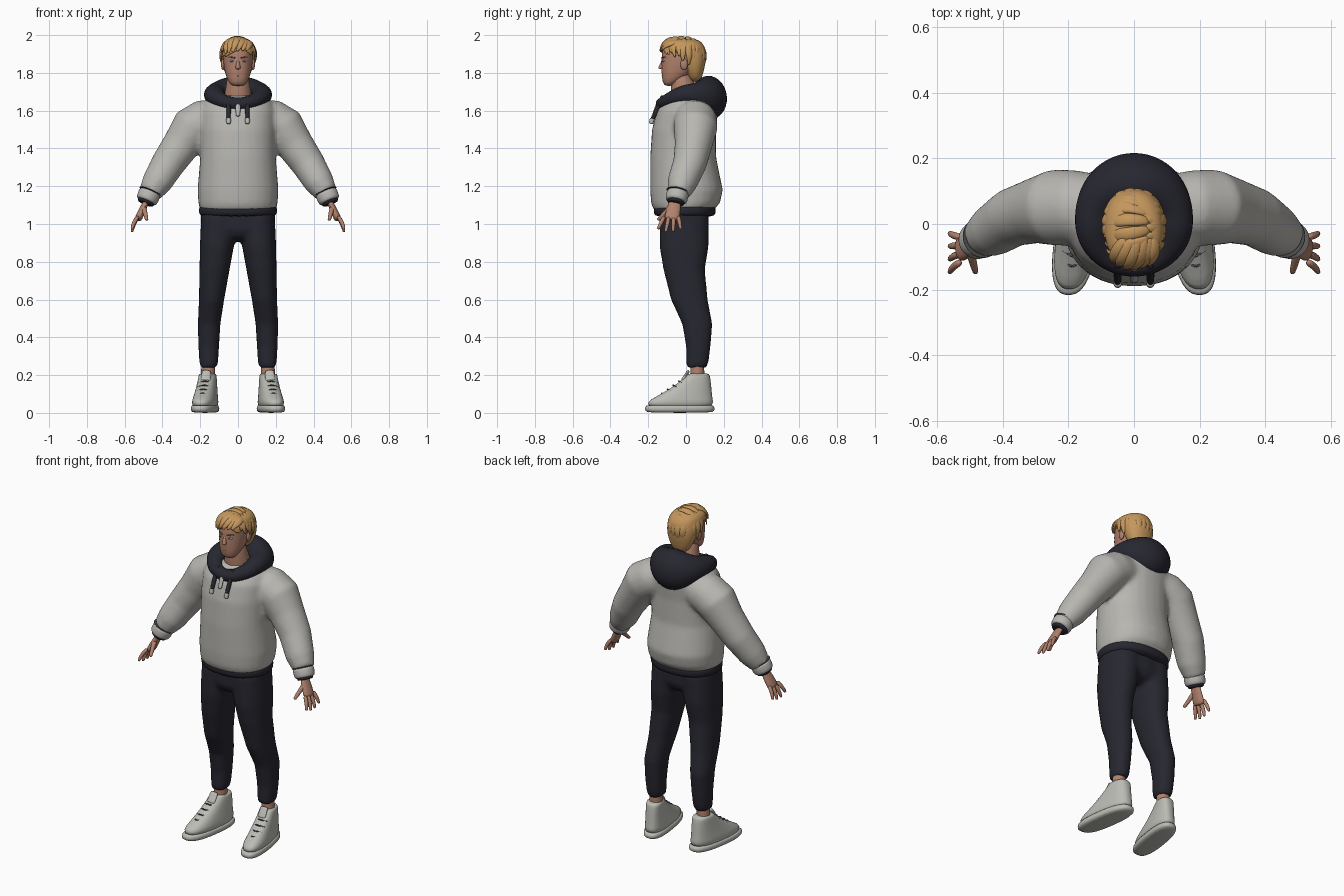
import bpy, bmesh, math, random
from mathutils import Vector, Matrix

random.seed(4)
cube = bpy.data.objects.get("Cube")
if cube:
    bpy.data.objects.remove(cube, do_unlink=True)


def material(name, *rgb):
    mat = bpy.data.materials.new(name)
    mat.use_nodes = True
    mat.diffuse_color = (*rgb, 1)
    shader = next(node for node in mat.node_tree.nodes if node.type == 'BSDF_PRINCIPLED')
    shader.inputs["Base Color"].default_value = (*rgb, 1)
    shader.inputs["Roughness"].default_value = 0.8
    return mat


GREY = material("pale grey cloth", .48, .47, .44)
NAVY = material("dark navy cloth", .02, .02, .03)
SKIN = material("skin", .44, .22, .15)
HAIR = material("golden hair", .56, .31, .11)
SHOE = material("shoe grey", .5, .5, .46)
DARK = material("charcoal trim", .07, .07, .07)
LIPS = material("lips", .3, .13, .09)
WHITE = material("eye white", .6, .57, .54)
IRIS = material("blue iris", .08, .13, .18)
BROW = material("brown brow", .25, .13, .06)


def finish(name, bm, mat, smooth_level):
    bmesh.ops.recalc_face_normals(bm, faces=bm.faces)
    for face in bm.faces:
        face.smooth = True
    mesh = bpy.data.meshes.new(name)
    bm.to_mesh(mesh)
    bm.free()
    mesh.materials.append(mat)
    ob = bpy.data.objects.new(name, mesh)
    bpy.context.collection.objects.link(ob)
    if smooth_level:
        modifier = ob.modifiers.new("smooth", 'SUBSURF')
        modifier.levels = modifier.render_levels = smooth_level
    return ob


def skin(name, rings, mat, closed=False):
    """Join rings of points into one surface, capped unless it is a loop."""
    bm = bmesh.new()
    rows = [[bm.verts.new(point) for point in ring] for ring in rings]
    pairs = list(zip(rows, rows[1:]))
    if closed:
        pairs.append((rows[-1], rows[0]))
    else:
        bm.faces.new(rows[0])
        bm.faces.new(rows[-1])
    for low, high in pairs:
        for j in range(len(low)):
            bm.faces.new((low[j - 1], low[j], high[j], high[j - 1]))
    return finish(name, bm, mat, smooth_level=1)


def blend(name, parts, mat):
    """Fuse overlapping parts into one garment with soft seams."""
    bm = bmesh.new()
    for part in parts:
        bm.from_mesh(part.data)
        bpy.data.objects.remove(part)
    ob = finish(name, bm, mat, smooth_level=0)
    remesh = ob.modifiers.new("fuse", 'REMESH')
    remesh.mode = 'VOXEL'
    remesh.voxel_size = .012
    remesh.use_smooth_shade = True
    soften = ob.modifiers.new("soften", 'SMOOTH')
    soften.factor = .5
    soften.iterations = 8


def circle(count):
    angles = [math.tau * i / count for i in range(count)]
    return [(math.cos(angle), math.sin(angle)) for angle in angles]


def stack(name, rows, mat, side=1, power=2.2, centre=lambda y, z: 0):
    """Level sections given as height, half width, front and back."""
    def rounded(value):
        return math.copysign(abs(value) ** (2 / power), value)

    rings = []
    for z, half, front, back in rows:
        ring = []
        for c, d in circle(28):
            y = (front + back) / 2 + rounded(d) * (back - front) / 2
            ring.append((side * (centre(y, z) + rounded(c) * half), y, z))
        rings.append(ring)
    return skin(name, rings, mat)


def slab(name, low, high, half, front, back, mat, **options):
    """Level band with rounded edges."""
    edge = (high - low) / 4
    rows = []
    for z, inset in ((low, .01), (low + edge, 0), (high - edge, 0), (high, .01)):
        rows.append((z, half - inset, front + inset, back - inset))
    stack(name, rows, mat, **options)


def sweep(name, points, radii, mat, side=1, flat=1.0, up=lambda p: Vector((0, 1, 0)), count=12):
    """Oval sections along a path; flat scales the depth along up."""
    points = [Vector(p) for p in points]
    rings = []
    for i, (p, radius) in enumerate(zip(points, radii)):
        along = (points[min(i + 1, len(points) - 1)] - points[max(i - 1, 0)]).normalized()
        depth = up(p)
        depth = (depth - along * depth.dot(along)).normalized()
        across = along.cross(depth)
        ring = [p + radius * (across * c + depth * d * flat) for c, d in circle(count)]
        rings.append([(side * q.x, q.y, q.z) for q in ring])
    return skin(name, rings, mat)


def tube(name, start, end, first, last, mat, **options):
    """Straight tapered tube with rounded ends."""
    start, end = Vector(start), Vector(end)
    steps = (0, .1, .5, .9, 1)
    radii = [(first + (last - first) * t) * (.8 if t in (0, 1) else 1) for t in steps]
    sweep(name, [start.lerp(end, t) for t in steps], radii, mat, **options)


def blob(name, centre, size, mat):
    bm = bmesh.new()
    bmesh.ops.create_uvsphere(bm, u_segments=16, v_segments=10, radius=1,
                              matrix=Matrix.Translation(centre) @ Matrix.Diagonal((*size, 1)))
    finish(name, bm, mat, smooth_level=0)


def leg_centre(y, z):
    return .155 - .1 * max(z - .45, 0)


def shoe_centre(y, z):
    return .16 + .14 * (.07 - y)


# Sweater fused from body and sleeves
sweater = [stack("sweater_body", [
    (1.07, .2, -.17, .14), (1.11, .21, -.185, .18), (1.18, .215, -.19, .195), (1.35, .2, -.19, .16),
    (1.5, .2, -.18, .16), (1.6, .2, -.155, .17), (1.65, .18, -.12, .15), (1.68, .12, -.08, .1)], GREY)]
for side in (1, -1):
    sweater.append(sweep("sleeve", [
        (.1, .05, 1.56), (.18, .05, 1.545), (.24, .05, 1.51), (.3, .04, 1.42), (.37, .02, 1.32),
        (.43, -.02, 1.22), (.47, -.04, 1.16)], (.1, .115, .117, .1, .09, .08, .06), GREY, side=side, count=20))
blend("sweater", sweater, GREY)
slab("sweater_hem", 1.035, 1.11, .208, -.172, .158, NAVY)

# Trousers fused from seat and legs
trousers = [stack("seat", [(.91, .05, -.07, .06), (.93, .12, -.12, .1), (.97, .19, -.14, .12),
                           (1.07, .2, -.14, .12)], NAVY)]
for side in (1, -1):
    trousers.append(stack("leg", [
        (.24, .045, 0, .11), (.27, .05, 0, .12), (.35, .055, 0, .13), (.47, .06, -.02, .14),
        (.6, .067, -.08, .115), (.76, .08, -.12, .1), (.88, .09, -.14, .12), (1.05, .1, -.14, .12)],
        NAVY, side=side, centre=leg_centre))
blend("trousers", trousers, NAVY)

# Hood lying round the neck, low in front and deepest at the back
hood = []
for c, d in circle(32):
    back, front = max(d, 0) ** 1.5, max(-d, 0) ** 1.5
    centre = Vector((c / 8, d / 8, 1.685 - .015 * back - .05 * front))
    radius = .057 + .035 * back - .02 * front
    height = .055 + .06 * back - .02 * front
    tilt = .03 * back
    out = Vector((c, d, 0))
    hood.append([centre + out * (radius * a - tilt * b) + Vector((0, 0, height * b + tilt * a))
                 for a, b in circle(14)])
skin("hood", hood, NAVY, closed=True)

# Neck, head and face
tube("neck", (0, 0, 1.64), (0, -.03, 1.8), .08, .053, SKIN, count=20)
stack("head", [
    (1.73, .03, -.11, -.07), (1.75, .05, -.125, -.04), (1.8, .07, -.13, .04), (1.85, .077, -.13, .08),
    (1.9, .08, -.13, .09), (1.95, .07, -.12, .08), (1.98, .04, -.07, .04)], SKIN)
tube("nose", (0, -.12, 1.87), (0, -.135, 1.82), .007, .015, SKIN)

# Hair mass, open over the face
stack("hair_base", [
    (1.75, .04, .02, .08), (1.8, .07, 0, .09), (1.85, .087, -.03, .105), (1.9, .092, -.06, .105),
    (1.92, .092, -.12, .105), (1.94, .09, -.135, .1), (1.965, .08, -.12, .08), (1.98, .05, -.08, .05)], HAIR)
SKULL = Vector((0, -.017, 1.885))
REACH = Matrix.Diagonal((.095, .12, .103))


def lock(name, start, end, width, lift):
    """Tapered strand over the skull, between two directions."""
    start, end = Vector(start).normalized(), Vector(end).normalized()
    points, radii = [], []
    for i in range(7):
        t = i / 6
        rise = 1 + lift * math.sin(math.pi * t * .8)
        points.append(SKULL + REACH @ start.slerp(end, t) * rise)
        radii.append(width * (.35 + .75 * math.sin(math.pi * min(t + .1, 1))))
    sweep(name, points, radii, HAIR, flat=.5, up=lambda p: p - SKULL, count=8)


# Top locks swept to both sides of the parting, then fringe and back
for i in range(9):
    y = i / 5 - .95
    wobble = random.uniform(-.15, .15)
    lift = random.uniform(0, .05)
    lock("hair_sweep_lock", (.5, y + .15, .8), (-1, y, .1 + wobble), width=.021, lift=lift)
    lock("hair_short_lock", (.35, y, .85), (1, y, .1 - wobble), width=.018, lift=lift)
for i in range(6):
    lock("hair_fringe_lock", (.75 - i / 5, -.2, .95), (.5 - i * .27, -1, .35 - i * .04), width=.021,
         lift=random.uniform(.06, .14))
for c, d in circle(22)[:12]:
    drop = random.uniform(-.4, -.2) - .7 * max(d, 0)
    lock("hair_back_lock", (c / 2, d / 2, .7), (c, d, drop), width=.021, lift=random.uniform(-.03, .03))

# Neck tab
tube("neck_tab", (0, -.15, 1.64), (0, -.175, 1.57), .014, .012, SHOE, flat=.6)

for name, side in (("left", 1), ("right", -1)):
    # Face details
    blob(name + "_eye", (side * .031, -.117, 1.863), (.014, .009, .006), WHITE)
    blob(name + "_iris", (side * .031, -.124, 1.863), (.006, .004, .006), IRIS)
    blob(name + "_ear", (side * .08, -.01, 1.845), (.01, .02, .03), SKIN)
    tube(name + "_brow", (.015, -.13, 1.88), (.05, -.11, 1.885), .004, .003, BROW, side=side)
    tube(name + "_lip", (0, -.125, 1.785), (.026, -.117, 1.784), .005, .003, LIPS, side=side)

    # Hood cord with its tip
    tube(name + "_cord", (.05, -.12, 1.68), (.05, -.18, 1.55), .013, .012, NAVY, side=side)
    tube(name + "_cord_tip", (.05, -.178, 1.56), (.05, -.185, 1.53), .014, .012, SHOE, side=side)

    # Cuff bands along the wrist
    wrist, hand = Vector((.46, -.04, 1.18)), Vector((.49, -.055, 1.11))
    for part, start, end, radius, mat in (("cuff_seam", .1, .18, .065, DARK), ("cuff", .1, .9, .061, GREY),
                                          ("inner_cuff", .6, 1.05, .048, NAVY)):
        tube(f"{name}_{part}", wrist.lerp(hand, start), wrist.lerp(hand, end), radius, radius * .95, mat,
             side=side, count=20)

    # Hand with four spread fingers and a thumb
    tube(name + "_palm", (.48, -.055, 1.13), (.532, -.077, 1.02), .016, .022, SKIN, side=side, flat=2)
    for i in range(4):
        spread = i - 1.5
        base = Vector((.526, spread * .024 - .077, 1.045))
        tip = Vector((.562, spread * .04 - .088, .95 + .015 * abs(spread)))
        knuckle = base.lerp(tip, .5) + Vector((.008, 0, 0))
        sweep(name + "_finger", (base, knuckle, tip.lerp(knuckle, .1), tip), (.013, .012, .009, .006), SKIN,
              side=side, count=8)
    tube(name + "_thumb", (.5, -.08, 1.09), (.482, -.15, 1.02), .016, .01, SKIN, side=side, count=8)

    # Bare ankle
    tube(name + "_ankle", (.16, .06, .17), (.157, .06, .27), .04, .037, SKIN, side=side)

    # High-top shoe: sole, upper, tongue and laces
    slab(name + "_shoe_sole", 0, .045, .068, -.218, .152, SHOE, side=side, power=2.6, centre=shoe_centre)
    stack(name + "_shoe_upper", [
        (.02, .06, -.2, .14), (.06, .064, -.207, .145), (.08, .06, -.17, .14), (.13, .053, -.08, .135),
        (.18, .048, -.015, .13), (.2, .046, .005, .125), (.21, .04, .015, .12)], SHOE, side=side,
        power=2.5, centre=shoe_centre)
    tube(name + "_shoe_tongue", (.17, -.02, .17), (.167, .015, .225), .027, .025, SHOE, side=side, flat=.35)
    for i in range(5):
        knot = Vector((0, -.13, .105)).lerp(Vector((0, -.01, .19)), i / 4)
        knot.x = shoe_centre(knot.y, knot.z)
        for reach in (-.035, .035):
            tube(name + "_lace", knot, knot + Vector((reach, .02, -.01)), .005, .004, DARK,
                 side=side, count=6)
